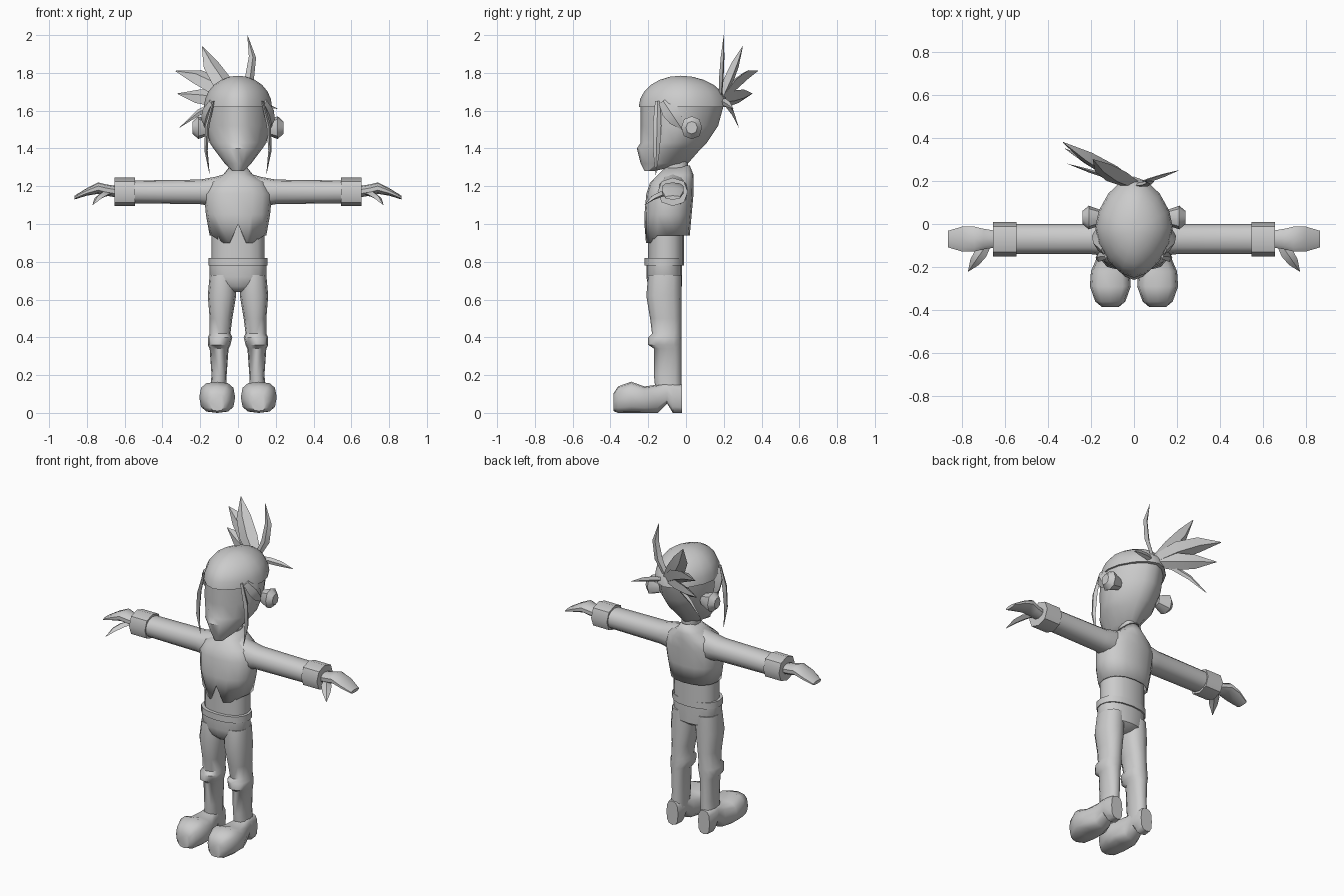
import bpy, bmesh, math
from mathutils import Vector

cube = bpy.data.objects.get("Cube")
if cube:
    bpy.data.objects.remove(cube, do_unlink=True)

shade = (.6, .6, .6, 1)
grey = bpy.data.materials.new("plain_grey")
grey.use_nodes = True
grey.diffuse_color = shade
grey.node_tree.nodes["Principled BSDF"].inputs["Base Color"].default_value = shade


def loft(name, rings, mirror=False, caps=True, sharp=45):
    """Skin a row of closed outlines and make an object of it."""
    bm = bmesh.new()
    loops = [[bm.verts.new(point) for point in outline] for outline in rings]
    count = len(loops[0])
    for lower, upper in zip(loops, loops[1:]):
        for i in range(count):
            j = (i + 1) % count
            bm.faces.new((lower[i], lower[j], upper[j], upper[i]))
    if caps:
        bm.faces.new(loops[0])
        bm.faces.new(loops[-1])
    bmesh.ops.remove_doubles(bm, verts=bm.verts, dist=.0005)
    bmesh.ops.recalc_face_normals(bm, faces=bm.faces)
    mesh = bpy.data.meshes.new(name)
    bm.to_mesh(mesh)
    bm.free()
    mesh.materials.append(grey)
    obj = bpy.data.objects.new(name, mesh)
    bpy.context.collection.objects.link(obj)
    bpy.ops.object.select_all(action='DESELECT')
    obj.select_set(True)
    bpy.context.view_layer.objects.active = obj
    bpy.ops.object.shade_smooth_by_angle(angle=math.radians(sharp))
    if mirror:
        obj.modifiers.new("Mirror", 'MIRROR').use_axis[0] = True
    return obj


def ring(axis, at, first, second, sides=12, power=2.3):
    """Rounded outline across an axis, from its limits on the other two."""
    points = []
    for i in range(sides):
        turn = math.tau * i / sides
        point = []
        for (low, high), wave in ((first, math.sin(turn)), (second, math.cos(turn))):
            reach = math.copysign(abs(wave) ** (2 / power), wave)
            point.append((low + high) / 2 + reach * (high - low) / 2)
        point.insert("xyz".index(axis), at)
        points.append(Vector(point))
    return points


def around(centre, half):
    return centre - half, centre + half


def body_rings(rows, power=2.3):
    """Rows of height, half width, front and back."""
    return [ring('z', z, around(0, width), (front, back), sides=16, power=power)
            for z, width, front, back in rows]


def arm_part(name, rows, sides=12):
    """Rows of distance out, half depth, height and half thickness."""
    loft(name, [ring('x', x, around(-.07, depth), around(z, thick), sides)
                for x, depth, z, thick in rows], mirror=True)


def spike(name, root, tip, width, bend, normal, mirror=False):
    """Leaf-shaped lock with a diamond section, bowed towards bend."""
    root, tip, bend = Vector(root), Vector(tip), Vector(bend)
    along = (tip - root).normalized()
    side = along.cross(Vector(normal)).normalized() * width / 2
    up = side.cross(along) / 2
    rings = []
    for i, swell in enumerate((.6, 1, .8, .04)):
        step = i / 3
        centre = root.lerp(tip, step) + bend * math.sin(math.pi * step)
        rings.append([centre + offset * swell for offset in (side, up, -side, -up)])
    loft(name, rings, mirror, sharp=30)


# Head with a pointed chin, and a domed hair crown over it
loft("head", body_rings([(1.28, .03, -.22, -.17), (1.32, .07, -.24, .01), (1.4, .13, -.26, .08),
                         (1.43, .15, -.24, .11), (1.52, .17, -.24, .17), (1.63, .17, -.24, .2)],
                        power=1.7))
dome = []
for i in range(7):
    lift = math.pi / 2 * i / 6
    spread = math.cos(lift)
    peak = -.03 * (1 - spread)
    dome.append((1.62 + .165 * math.sin(lift), .18 * spread, peak - .25 * spread, peak + .22 * spread))
loft("hair_crown", body_rings(dome, power=1.7))

# Ears, neck and the locks beside the face
loft("ear", [ring('x', x, around(.03, size), around(1.51, size * 1.1), sides=8)
             for x, size in ((.14, .03), (.21, .055), (.24, .03))], mirror=True)
loft("neck", body_rings([(z, .05, -.11, .01) for z in (1.22, 1.36)]))
spike("front_lock", (.13, -.15, 1.65), (.15, -.16, 1.26), .045, (.03, 0, 0), (1, 0, 0), mirror=True)
spike("temple_lock", (.14, -.12, 1.65), (.17, -.02, 1.5), .09, (.02, 0, 0), (1, 0, 0), mirror=True)

# Tied hair at the back: tip, width and bend of each lock
locks = {
    "tail_top": ((-.19, .3, 1.94), .11, (-.02, 0, 0)),
    "tail_middle": ((-.33, .38, 1.81), .11, (0, 0, .03)),
    "tail_lower": ((-.32, .35, 1.69), .1, (0, 0, 0)),
    "tail_wisp": ((-.31, .28, 1.51), .04, (0, 0, .04)),
    "tall_wisp": ((.05, .2, 2), .05, (.05, 0, 0)),
    "side_wisp": ((.21, .25, 1.61), .04, (0, 0, .01)),
}
for name, (tip, width, bend) in locks.items():
    spike(name, (0, .18, 1.65), tip, width, bend, (.3, -1, .3))

# Open jacket with a notch in the front hem
outlines = body_rings([(.94, .15, -.22, .02), (1.05, .17, -.22, .03), (1.16, .18, -.21, .04),
                       (1.22, .15, -.19, .04), (1.26, .08, -.15, .04), (1.31, .04, -.1, .02)])
for point in outlines[0]:
    if point.y < -.17:
        point.z = 1 if abs(point.x) < .01 else .9
        point.x *= .7
jacket = loft("jacket", outlines, caps=False)
jacket.modifiers.new("Thickness", 'SOLIDIFY').thickness = .01

# Arms
arm_part("sleeve", [(.05, .07, 1.19, .08), (.12, .08, 1.17, .08), (.2, .07, 1.17, .065),
                    (.56, .07, 1.17, .06)])
arm_part("cuff", [(x, .08, 1.17, .075) for x in (.545, .655)], sides=8)
arm_part("hand", [(.64, .04, 1.17, .03), (.7, .05, 1.18, .03), (.74, .06, 1.19, .03),
                  (.8, .06, 1.17, .02), (.865, .04, 1.14, .01)], sides=10)
spike("thumb", (.68, -.09, 1.16), (.77, -.22, 1.1), .06, (0, 0, .02), (0, 0, 1), mirror=True)

# Waist, belt and hips
loft("waist", body_rings([(z, .14, -.2, -.01) for z in (.8, 1)]))
loft("belt", body_rings([(z, .155, -.22, -.01) for z in (.78, .82)]))
loft("hips", body_rings([(.64, .05, -.17, -.06), (.67, .12, -.2, -.02),
                         (.72, .15, -.21, -.02), (.79, .15, -.21, -.02)]))

# Legs with a fold below the knee: height, inside, outside, front
loft("leg", [ring('z', z, (inside, outside), (front, -.025)) for z, inside, outside, front in (
    (.73, .01, .15, -.2), (.62, .01, .16, -.21), (.5, .03, .15, -.19), (.42, .04, .15, -.18),
    (.4, .03, .16, -.2), (.36, .04, .16, -.2), (.34, .05, .15, -.17), (.2, .06, .14, -.17),
    (.1, .06, .15, -.16))], mirror=True)

# Big rounded shoes with an arch and heel: depth, half width, bottom, top
loft("shoe", [ring('y', y, around(.11, width), (bottom, top), power=2.8)
              for y, width, bottom, top in (
    (-.385, .04, .01, .1), (-.36, .07, 0, .14), (-.29, .095, 0, .165), (-.22, .09, 0, .14),
    (-.15, .06, 0, .15), (-.1, .05, .05, .16), (-.07, .05, 0, .16), (-.02, .04, 0, .15))], mirror=True)
